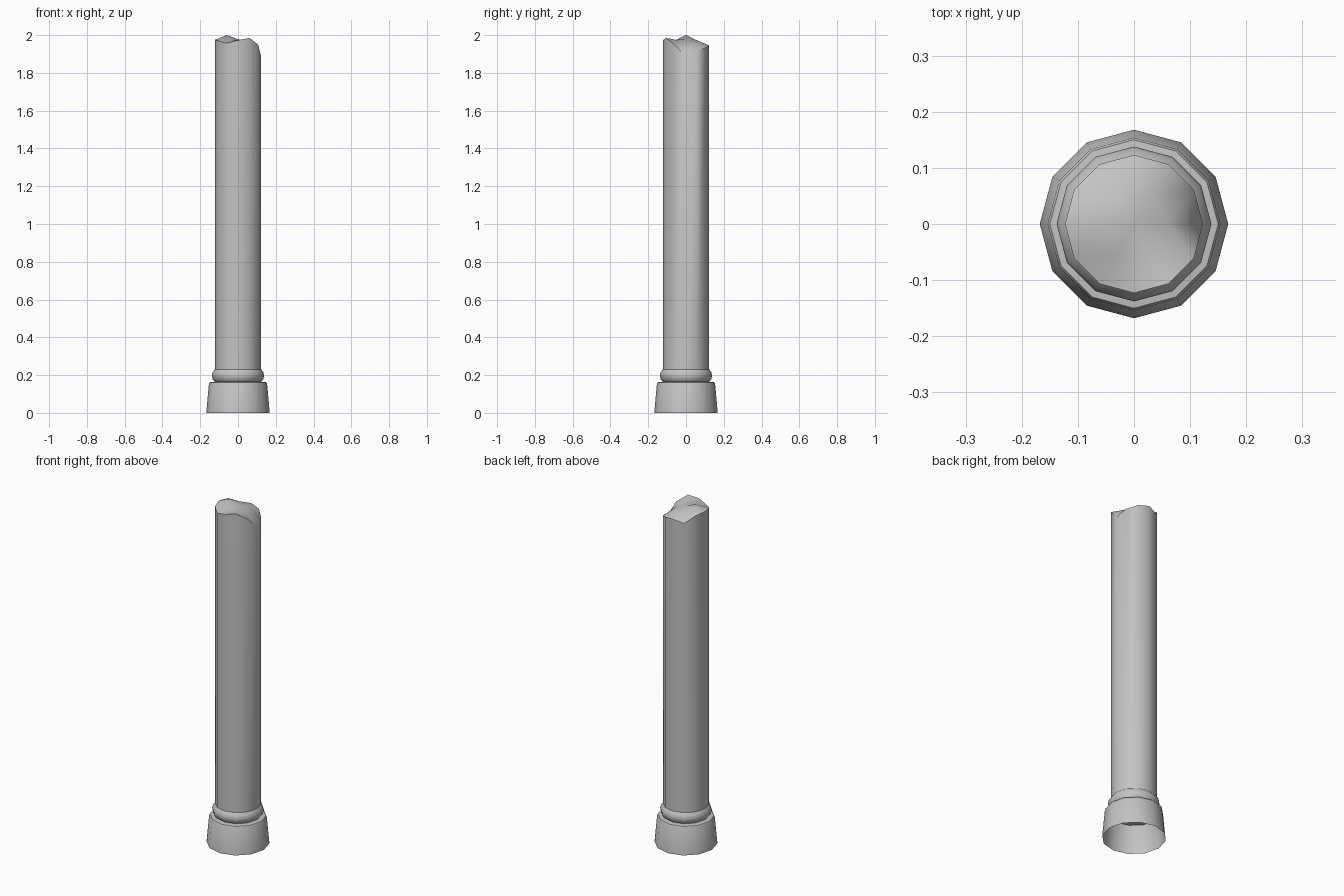
import bpy, bmesh
from math import sin, cos, radians

cube = bpy.data.objects.get("Cube")
if cube:
    bpy.data.objects.remove(cube, do_unlink=True)

SIDES = 12
stone = bpy.data.materials.new("grey_stone")
stone.use_nodes = True
stone.diffuse_color = (0.55, 0.55, 0.55, 1)
stone.node_tree.nodes["Principled BSDF"].inputs["Base Color"].default_value = (0.55, 0.55, 0.55, 1)


def ring(bm, radius, heights):
    step = 360 / len(heights)
    return [bm.verts.new((radius * cos(radians(i * step)), radius * sin(radians(i * step)), z))
            for i, z in enumerate(heights)]


def lathe(bm, profile):
    """Stack rings of (radius, height) and skin them; height may be a list."""
    rings = [ring(bm, r, z if isinstance(z, list) else [z] * SIDES) for r, z in profile]
    for a, b in zip(rings, rings[1:]):
        for i in range(SIDES):
            j = (i + 1) % SIDES
            bm.faces.new((a[i], a[j], b[j], b[i]))
    return rings[-1]


def finish(bm, name, angle):
    mesh = bpy.data.meshes.new(name)
    bm.to_mesh(mesh)
    bm.free()
    mesh.materials.append(stone)
    obj = bpy.data.objects.new(name, mesh)
    bpy.context.collection.objects.link(obj)
    bpy.ops.object.select_all(action='DESELECT')
    obj.select_set(True)
    bpy.context.view_layer.objects.active = obj
    bpy.ops.object.shade_smooth_by_angle(angle=radians(angle))
    return obj


# Tapered plinth, open underneath, with a flat ledge on top
bm = bmesh.new()
lathe(bm, [(0.168, 0), (0.154, 0.155), (0.15, 0.162), (0.122, 0.165)])
finish(bm, "plinth", 40)

# Rounded collar between plinth and shaft
bm = bmesh.new()
lathe(bm, [(0.122, 0.165), (0.134, 0.178), (0.138, 0.198), (0.134, 0.215), (0.123, 0.23)])
finish(bm, "collar", 50)

# Shaft with an uneven broken rim
rim_heights = [1.885, 1.915, 1.935, 1.945, 1.93, 1.97,
               1.975, 1.97, 1.957, 1.973, 1.985, 1.95]
bm = bmesh.new()
rim = lathe(bm, [(0.123, 0.23), (0.123, rim_heights)])

# Rough broken surface closing the top of the shaft
inner = ring(bm, 0.06, [1.955, 1.965, 1.975, 2.0, 1.975, 1.975])
middle = bm.verts.new((0, 0, 1.978))
for i in range(6):
    a, b, c = rim[2 * i], rim[2 * i + 1], rim[(2 * i + 2) % SIDES]
    p, q = inner[i], inner[(i + 1) % 6]
    for tri in ((a, b, p), (b, c, q), (p, b, q), (p, q, middle)):
        bm.faces.new(tri)
finish(bm, "broken_shaft", 50)
